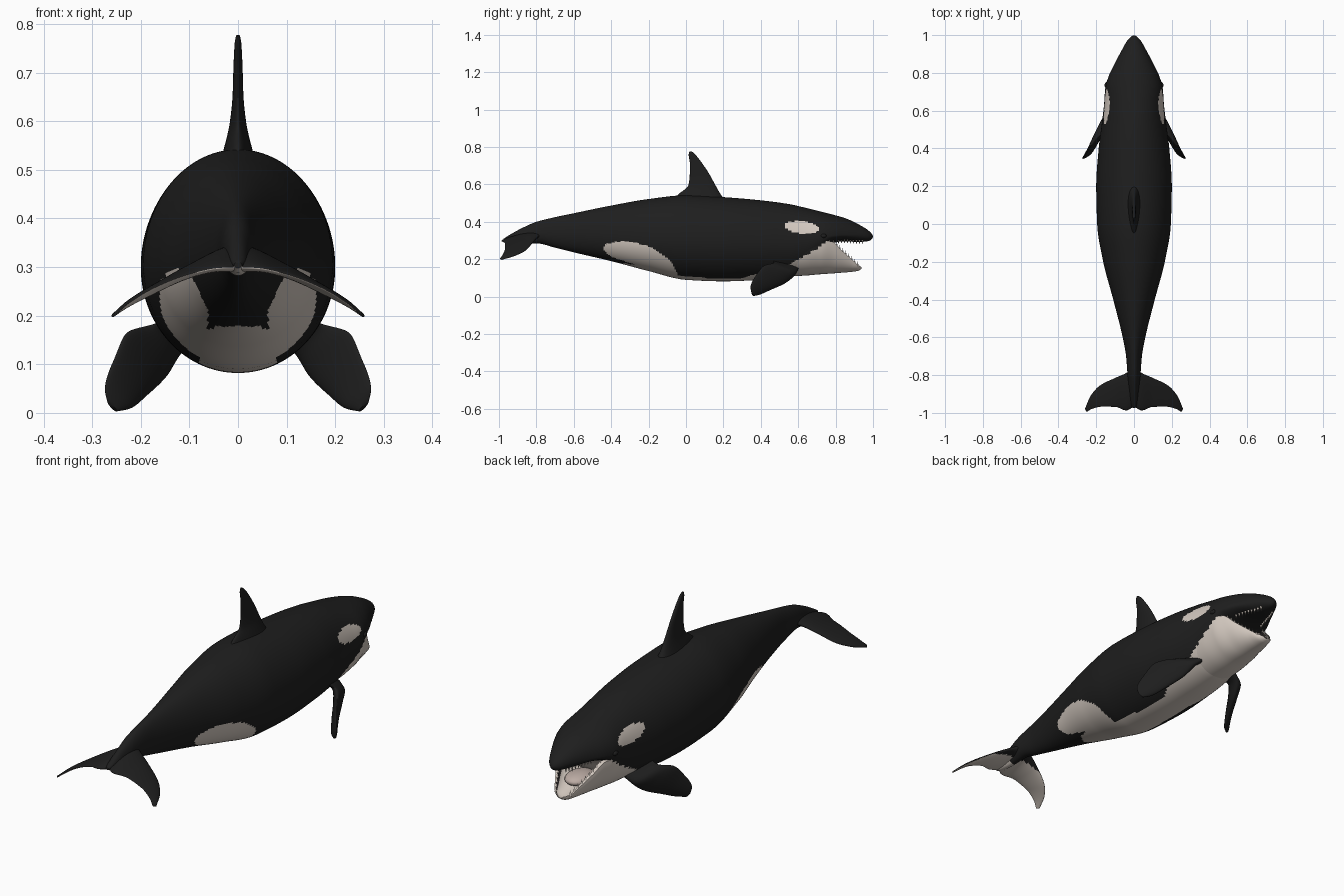
import bpy, bmesh, math
from mathutils import Vector

if "Cube" in bpy.data.objects:
    bpy.data.objects.remove(bpy.data.objects["Cube"])


def material(name, rgb):
    m = bpy.data.materials.new(name)
    m.diffuse_color = (*rgb, 1)
    m.use_nodes = True
    m.node_tree.nodes["Principled BSDF"].inputs["Base Color"].default_value = m.diffuse_color
    return m


MATS = [material("black_skin", (0.013, 0.013, 0.013)),
        material("cream_skin", (0.66, 0.59, 0.53)),
        material("dark_gum", (0.03, 0.025, 0.025)),
        material("tongue_pale", (0.5, 0.41, 0.37))]
BLACK, CREAM, GUM, TONGUE = range(4)


def interp(keys, t):
    """Smooth monotone interpolation of key rows; column 0 is the position."""
    t = min(max(t, keys[0][0]), keys[-1][0])
    i = max(k for k in range(len(keys) - 1) if keys[k][0] <= t)
    a, b = keys[i], keys[i + 1]
    h = b[0] - a[0]
    u = (t - a[0]) / h

    def slope(k, c):
        if k == 0 or k == len(keys) - 1:
            j = min(k, len(keys) - 2)
            return (keys[j + 1][c] - keys[j][c]) / (keys[j + 1][0] - keys[j][0])
        d0 = (keys[k][c] - keys[k - 1][c]) / (keys[k][0] - keys[k - 1][0])
        d1 = (keys[k + 1][c] - keys[k][c]) / (keys[k + 1][0] - keys[k][0])
        return 0 if d0 * d1 <= 0 else 2 * d0 * d1 / (d0 + d1)

    return [(2*u**3 - 3*u**2 + 1) * a[c] + (u**3 - 2*u**2 + u) * h * slope(i, c)
            + (3*u**2 - 2*u**3) * b[c] + (u**3 - u**2) * h * slope(i + 1, c)
            for c in range(1, len(a))]


def finish(name, bm, angle=60):
    me = bpy.data.meshes.new(name)
    bm.to_mesh(me)
    bm.free()
    for m in MATS:
        me.materials.append(m)
    ob = bpy.data.objects.new(name, me)
    bpy.context.collection.objects.link(ob)
    bpy.ops.object.select_all(action='DESELECT')
    ob.select_set(True)
    bpy.context.view_layer.objects.active = ob
    bpy.ops.object.shade_smooth_by_angle(angle=math.radians(angle))
    return ob


def loft(name, rings, paint):
    """Skin closed rings, cap both ends, colour faces by rule."""
    bm = bmesh.new()
    vs = [[bm.verts.new(p) for p in r] for r in rings]
    n = len(vs[0])
    strips = {}
    for a, b in zip(vs, vs[1:]):
        for j in range(n):
            f = bm.faces.new((a[j], a[(j + 1) % n], b[(j + 1) % n], b[j]))
            strips[f] = j
    for r in (vs[0], vs[-1]):
        strips[bm.faces.new(r)] = 0
    bmesh.ops.recalc_face_normals(bm, faces=bm.faces[:])
    for f, j in strips.items():
        f.material_index = paint(f.calc_center_median(), f.normal, j)
    return finish(name, bm)


# Colour boundaries along the body
BELLY = [(-.36, 0), (-.32, .045), (-.2, .07), (0, .08), (.2, .072), (.3, .075)]
THROAT = [(.3, .098), (.35, .115), (.5, .15), (.6, .20), (.69, .25), (.76, .30)]
FLANK_HI = [(-.445, .255), (-.42, .283), (-.33, .295), (-.22, .275),
            (-.14, .235), (-.08, .185), (-.03, .09)]
FLANK_LO = [(-.445, .255), (-.40, .215), (-.30, .18), (-.26, .165), (-.22, 0)]


def skin(c, n, j):
    x, y, z = abs(c.x), c.y, c.z
    # eye patch, tilted ellipse
    u, v = y - .62, z - .37
    if ((u - .1 * v) / .093) ** 2 + ((v + .1 * u) / .033) ** 2 < 1:
        return CREAM
    if -.36 < y <= .3 and z < .25 and x < interp(BELLY, y)[0]:
        return CREAM
    if .3 < y < .77 and z < interp(THROAT, y)[0]:
        return CREAM
    if -.445 < y < -.03 and interp(FLANK_LO, y)[0] < z < interp(FLANK_HI, y)[0]:
        return CREAM
    if y < -.86 and n.z < -.3:
        return CREAM
    return BLACK


# Body and upper head: y, top, bottom, widest height, half width
BODY = [(-.975, .31, .298, .304, .008), (-.95, .326, .288, .305, .018),
        (-.88, .365, .282, .315, .026), (-.8, .40, .285, .335, .034),
        (-.7, .425, .262, .335, .042), (-.6, .446, .237, .335, .06),
        (-.4, .487, .19, .325, .11), (-.2, .522, .137, .31, .163),
        (0, .542, .09, .305, .195), (.2, .532, .082, .30, .20),
        (.4, .515, .09, .295, .187), (.55, .495, .105, .29, .168),
        (.64, .475, .13, .30, .158), (.72, .455, .20, .315, .152),
        (.78, .44, .285, .325, .135), (.85, .42, .296, .33, .102),
        (.92, .388, .292, .33, .065), (.97, .358, .296, .325, .036),
        (.99, .340, .304, .322, .018), (.999, .326, .316, .321, .005)]


def body_ring(y, n=120):
    top, bot, zc, w = interp(BODY, y)
    ring = []
    for k in range(n):
        a = 2 * math.pi * k / n
        s = math.sin(a)
        ring.append((w * math.cos(a), y, zc + s * (top - zc if s > 0 else zc - bot)))
    return ring


N = 240
loft("body", [body_ring(-.975 + 1.974 * i / N) for i in range(N + 1)], skin)

# Lower jaw with a hollow mouth floor: y, rim, bottom, half width
JAW = [(.54, .25, .108, .148), (.64, .28, .113, .152), (.72, .30, .12, .146),
       (.78, .295, .124, .125), (.83, .25, .128, .098), (.88, .205, .132, .068),
       (.92, .17, .138, .042), (.938, .158, .148, .015)]


def jaw_ring(y, n=36):
    rim, bot, w = interp(JAW, y)
    outer = [(w * math.cos(a), y, rim + (rim - bot) * math.sin(a))
             for a in (math.pi * (1 + k / n) for k in range(n + 1))]
    inner = [(.84 * w * math.cos(a), y, rim + .6 * (rim - bot) * math.sin(a))
             for a in (math.pi * (2 - k / n) for k in range(n + 1))]
    return outer + inner


def jaw_paint(c, n, j):
    if j <= 36 or j == 73:
        return CREAM if c.y > .76 else skin(c, n, j)
    return GUM if j < 43 or j > 66 else CREAM


loft("lower_jaw", [jaw_ring(.54 + .398 * i / 60) for i in range(61)], jaw_paint)


def fin(name, keys, normal, paint, side=1, steps=36, n=40):
    """Rounded blade: s, leading xyz, trailing xyz, half thickness."""
    normal = Vector(normal).normalized()
    rings = []
    for i in range(steps + 1):
        k = interp(keys, i / steps)
        lead, trail, t = Vector(k[0:3]), Vector(k[3:6]), k[6]
        ring = []
        for j in range(n):
            a = 2 * math.pi * j / n
            u = (1 - math.cos(a)) / 2
            p = lead.lerp(trail, u) + normal * t * math.sin(a) * (1.15 - .5 * u)
            ring.append((p.x * side, p.y, p.z))
        rings.append(ring)
    return loft(name, rings, paint)


def black(c, n, j):
    return BLACK


def fluke_paint(c, n, j):
    return CREAM if n.z < -.3 and c.y < -.83 else BLACK


DORSAL = [(0, 0, .22, .50, 0, -.09, .50, .045), (.2, 0, .185, .548, 0, -.04, .548, .030),
          (.4, 0, .155, .60, 0, .012, .595, .018), (.6, 0, .125, .655, 0, .02, .65, .012),
          (.8, 0, .085, .715, 0, .021, .71, .010), (.95, 0, .045, .765, 0, .014, .76, .007),
          (1, 0, .03, .777, 0, .018, .775, .004)]
FLIPPER = [(0, .09, .60, .15, .12, .46, .20, .03), (.25, .125, .585, .12, .175, .47, .182, .028),
           (.5, .15, .535, .075, .225, .42, .167, .022),
           (.75, .19, .45, .035, .252, .375, .115, .017),
           (.92, .225, .385, .008, .273, .345, .05, .012),
           (1, .25, .36, .003, .268, .35, .022, .005)]
FLUKE = [(0, 0, -.75, .335, 0, -.965, .30, .028), (.15, .035, -.785, .325, .04, -.987, .298, .022),
         (.4, .10, -.815, .295, .10, -.968, .285, .015),
         (.7, .18, -.855, .25, .17, -.967, .258, .011),
         (.9, .23, -.91, .222, .225, -.98, .225, .008),
         (1, .26, -.98, .2, .25, -.995, .203, .004)]

fin("dorsal_fin", DORSAL, (1, 0, 0), black)
for side, tag in ((1, "right"), (-1, "left")):
    fin("flipper_" + tag, FLIPPER, (.85, .52, 0), black, side)
    fin("tail_fluke_" + tag, FLUKE, (0, 0, 1), fluke_paint, side)


def blob(name, loc, size, mat):
    bm = bmesh.new()
    bmesh.ops.create_uvsphere(bm, u_segments=20, v_segments=12, radius=1)
    for v in bm.verts:
        v.co = Vector(loc) + Vector(v.co[k] * size[k] for k in range(3))
    for f in bm.faces:
        f.material_index = mat
    finish(name, bm)


# Eyes and tongue
for side, tag in ((1, "right"), (-1, "left")):
    blob("eye_" + tag, (side * .146, .735, .325), (.010, .016, .011), BLACK)
blob("tongue", (0, .79, .195), (.06, .08, .028), TONGUE)

# Teeth rows along both jaws
bm = bmesh.new()
for side in (1, -1):
    for i in range(9):
        y = .79 + .016 * i
        rim, _, w = interp(JAW, y)
        spots = [((side * w * .86, y, rim - .008), 1)]
        y += .025
        _, bot, _, w = interp(BODY, y)
        spots.append(((side * w * .62, y, bot + .012), -1))
        for (px, py, pz), up in spots:
            ring = [bm.verts.new((px + .006 * math.cos(k * math.pi / 3),
                                  py + .006 * math.sin(k * math.pi / 3), pz))
                    for k in range(6)]
            tip = bm.verts.new((px, py, pz + up * .026))
            for k in range(6):
                bm.faces.new((ring[k], ring[(k + 1) % 6], tip)).material_index = CREAM
bmesh.ops.recalc_face_normals(bm, faces=bm.faces[:])
finish("teeth", bm)
